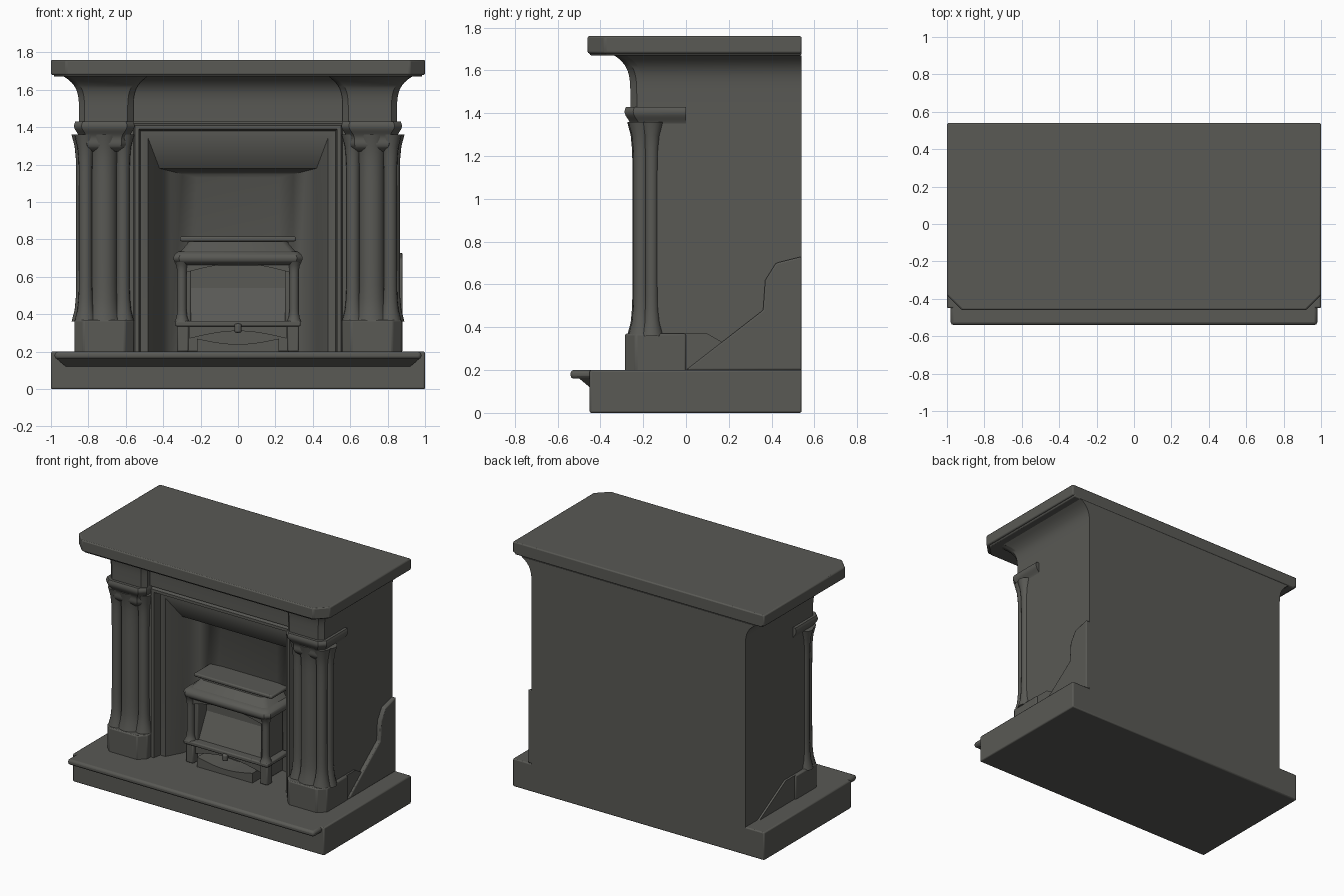
import bpy, bmesh
from math import sin, cos, pi, radians

if "Cube" in bpy.data.objects:
    bpy.data.objects.remove(bpy.data.objects["Cube"], do_unlink=True)

# Shared levels and planes
BACK = 0.54
FACE = -0.17
HEARTH = 0.2
SHELF = 1.67
CAPITAL = 1.43
SOFT = 0.008
STEPS = 16

stone = bpy.data.materials.new("dark_grey_stone")
stone.use_nodes = True
stone.diffuse_color = (0.1, 0.1, 0.09, 1)
shader = stone.node_tree.nodes["Principled BSDF"]
shader.inputs["Base Color"].default_value = stone.diffuse_color


def loft(name, rings, bevel=0):
    """Join matching rings of points into one capped solid."""
    bm = bmesh.new()
    loops = [[bm.verts.new(point) for point in ring] for ring in rings]
    for lower, upper in zip(loops, loops[1:]):
        for i in range(len(lower)):
            bm.faces.new((lower[i - 1], lower[i], upper[i], upper[i - 1]))
    bm.faces.new(loops[0])
    bm.faces.new(loops[-1])
    bmesh.ops.recalc_face_normals(bm, faces=bm.faces)
    mesh = bpy.data.meshes.new(name)
    bm.to_mesh(mesh)
    bm.free()
    mesh.materials.append(stone)
    part = bpy.data.objects.new(name, mesh)
    bpy.context.collection.objects.link(part)
    if bevel:
        modifier = part.modifiers.new("soft_edges", "BEVEL")
        modifier.width = bevel
        modifier.segments = 2
    bpy.ops.object.select_all(action="DESELECT")
    part.select_set(True)
    bpy.context.view_layer.objects.active = part
    bpy.ops.object.shade_smooth_by_angle(angle=radians(35))


def plan(centre, half, front, back, z, cut):
    """Rectangular outline, with the front corners cut off if asked."""
    left, right = centre - half, centre + half
    outline = [(left, back), (left, front + cut), (right, front + cut), (right, back)]
    if cut:
        outline[2:2] = [(left + cut, front), (right - cut, front)]
    return [(x, y, z) for x, y in outline]


def slab(name, centre, half, front, back, low, high, bevel=SOFT, cut=0):
    loft(name, [plan(centre, half, front, back, z, cut) for z in (low, high)], bevel)


def moulding(name, centre, half, front, back, low, high, grow, cut=0):
    """Upright block whose outline spreads by grow(t) from bottom to top."""
    rings = []
    for i in range(STEPS + 1):
        t = i / STEPS
        spread = grow(t)
        rings.append(plan(centre, half + spread, front - spread, back,
                          low + (high - low) * t, cut))
    loft(name, rings)


def post(name, x, y, radius, low, high, swell):
    """Round shaft that swells at its foot and head."""
    rings = []
    for i in range(STEPS + 1):
        t = i / STEPS
        r = radius + swell * (2 * t - 1) ** 8
        turns = [2 * pi * k / STEPS for k in range(STEPS)]
        rings.append([(x + r * cos(a), y + r * sin(a), low + (high - low) * t) for a in turns])
    loft(name, rings)


def along_x(name, start, end, profile, bevel=0):
    loft(name, [[(x, y, z) for y, z in profile] for x in (start, end)], bevel)


def bowed_plate(name, half, front, back, bow_z, rise, flat_z):
    """Plate with one bowed edge and one flat edge."""
    edge = [(half * (2 * i / STEPS - 1), bow_z + rise * sin(pi * i / STEPS))
            for i in range(STEPS + 1)]
    edge += [(half, flat_z), (-half, flat_z)]
    loft(name, [[(x, y, z) for x, z in edge] for y in (front, back)])


# Hearth with an overhanging front lip
slab("hearth", 0, 1, -0.45, BACK, 0, HEARTH)
moulding("hearth_cove", 0, 0.92, -0.45, BACK, 0.12, 0.17, lambda t: 0.06 * t)
slab("hearth_lip", 0, 0.98, -BACK, -0.4, 0.16, HEARTH, 0.015)


# Chimney body: one solid stepped inwards to a splayed recess
def arch(x, z, y):
    foot = HEARTH - SOFT
    return [(-x, y, foot), (-x, y, z), (x, y, z), (x, y, foot)]


body = [arch(0.85, SHELF, BACK), arch(0.85, SHELF, FACE)]
for x, depth in ((0.56, 0), (0.55, -0.03), (0.53, -0.03), (0.52, 0.03), (0.48, 0.03)):
    body.append(arch(x, x + 0.86, FACE + depth))
for i in range(5):
    turn = pi / 2 * i / 4
    body.append(arch(0.22 + 0.2 * cos(turn), 1.13 + 0.05 * cos(turn), 0.16 * sin(turn) - 0.03))
loft("chimney_body", body)

# Frieze curving out under the mantel shelf
moulding("frieze", 0, 0.85, -0.2, BACK, CAPITAL, SHELF, lambda t: 0.08 * t ** 5)
slab("shelf_bed", 0, 0.985, -0.45, BACK, SHELF, 1.73, SOFT, 0.08)
slab("mantel_shelf", 0, 1, -0.46, BACK, 1.68, 1.76, SOFT, 0.08)

for side, s in (("left", 1), ("right", -1)):
    middle = s * 0.715

    # Plinth with a shallow return along the side
    slab(side + "_plinth", middle, 0.16, -0.285, 0, HEARTH - SOFT, 0.37, SOFT, 0.05)
    along_x(side + "_plinth_return", s * 0.8, s * 0.865,
            [(FACE, HEARTH), (FACE, 0.37), (0.1, 0.37), (0.4, HEARTH)])

    # Clustered shafts with swelling heads
    for place, offset, y, radius in (("main", 0, -0.18, 0.07), ("outer", 0.1, -0.21, 0.035),
                                     ("inner", -0.1, -0.19, 0.035), ("rear", 0.12, -0.16, 0.03)):
        post(f"{side}_{place}_shaft", middle + s * offset, y, radius, 0.36, 1.36, 0.025)

    # Capital and the frieze block above it
    moulding(side + "_capital", middle, 0.155, -0.28, 0, 1.27, CAPITAL,
             lambda t: 0.008 * sin(3 * pi * t) - 0.05 * (1 - t) ** 2, 0.04)
    moulding(side + "_frieze_block", s * 0.705, 0.145, -0.26, 0, CAPITAL, SHELF,
             lambda t: 0.075 * t ** 5, 0.03)

# Raised patch on the left side of the body
along_x("side_patch", 0.84, 0.88, [(BACK, HEARTH), (BACK, 0.73), (0.42, 0.7),
                                   (0.37, 0.62), (0.36, 0.48), (0, HEARTH)], SOFT)

# Stove case, sloping canopy and top shelf
slab("stove_case", 0, 0.27, 0, 0.14, HEARTH, 0.79)
moulding("stove_cornice", 0, 0.3, -0.11, 0.14, 0.66, 0.74,
         lambda t: 0.045 * sin(pi * t) ** 0.5, 0.03)
moulding("stove_canopy", 0, 0.32, -0.13, 0.14, 0.72, 0.79, lambda t: -0.06 * t, 0.03)
slab("stove_shelf", 0, 0.31, -0.06, 0.14, 0.79, 0.815)

# Arched head, bottom rail, apron and ash lip
bowed_plate("stove_arch", 0.29, -0.12, -0.08, 0.62, 0.05, 0.69)
slab("stove_rail", 0, 0.335, -0.145, 0.1, 0.335, 0.365)
bowed_plate("stove_apron", 0.26, -0.11, -0.08, 0.27, 0.04, 0.34)
bowed_plate("ash_lip", 0.22, -0.15, 0, 0.27, -0.03, HEARTH)
post("stove_knob", 0, -0.145, 0.02, 0.3, 0.35, -0.015)

# Stove sides, corner posts and feet
for side, s in (("left", 1), ("right", -1)):
    slab(side + "_stove_cheek", s * 0.27, 0.02, -0.1, 0.1, 0.34, 0.7)
    post(side + "_stove_post", s * 0.3, -0.11, 0.025, 0.36, 0.68, 0.015)
    slab(side + "_stove_foot", s * 0.295, 0.03, -0.13, -0.07, HEARTH, 0.34)

# Bed of fuel sloping up behind the opening
along_x("fuel_bed", -0.25, 0.25, [(-0.09, 0.36), (0, 0.54), (0, 0.36)])
